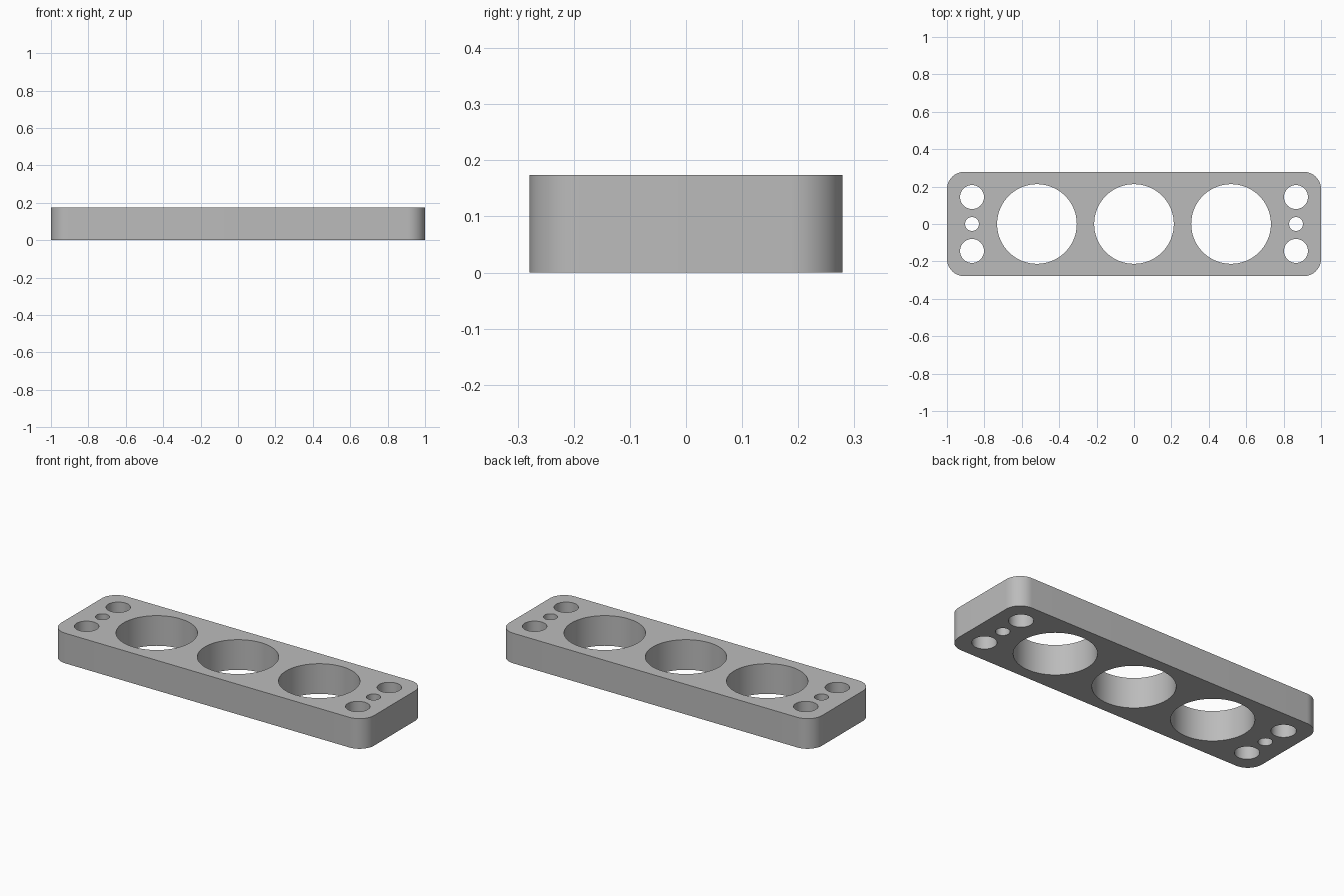
import bpy, bmesh, math

cube = bpy.data.objects.get("Cube")
if cube:
    bpy.data.objects.remove(cube, do_unlink=True)

HALF_X, HALF_Y, HEIGHT, CORNER = 1.0, 0.279, 0.174, 0.093


def make_object(name, bm):
    bmesh.ops.recalc_face_normals(bm, faces=bm.faces)
    mesh = bpy.data.meshes.new(name)
    bm.to_mesh(mesh)
    bm.free()
    obj = bpy.data.objects.new(name, mesh)
    bpy.context.collection.objects.link(obj)
    return obj


def prism(bm, outline, z0, z1):
    """Extrude a flat outline from z0 up to z1."""
    face = bm.faces.new([bm.verts.new((x, y, z0)) for x, y in outline])
    result = bmesh.ops.extrude_face_region(bm, geom=[face], use_keep_orig=True)
    top = [v for v in result["geom"] if isinstance(v, bmesh.types.BMVert)]
    bmesh.ops.translate(bm, verts=top, vec=(0, 0, z1 - z0))


def arc(cx, cy, r, start, sweep, steps):
    return [(cx + r * math.cos(start + sweep * i / steps),
             cy + r * math.sin(start + sweep * i / steps)) for i in range(steps)]


# Plate with rounded vertical corners
outline = []
for i, (sx, sy) in enumerate([(1, 1), (-1, 1), (-1, -1), (1, -1)]):
    cx, cy = sx * (HALF_X - CORNER), sy * (HALF_Y - CORNER)
    start = i * math.pi / 2
    outline += arc(cx, cy, CORNER, start, math.pi / 2, 16)
    outline.append((cx + CORNER * math.cos(start + math.pi / 2),
                    cy + CORNER * math.sin(start + math.pi / 2)))
bm = bmesh.new()
prism(bm, outline, 0, HEIGHT)
plate = make_object("mounting_plate", bm)

# Through holes: three large bores, and a trio of small holes at each end
holes = [(x, 0, 0.213) for x in (-0.519, 0, 0.519)]
for x in (-0.866, 0.866):
    holes += [(x, 0.144, 0.064), (x, 0, 0.037), (x, -0.144, 0.064)]
bm = bmesh.new()
for x, y, r in holes:
    prism(bm, arc(x, y, r, 0, math.tau, 72), -0.1, HEIGHT + 0.1)
cutter = make_object("hole_cutter", bm)
cutter.hide_render = True

# Cut the holes and keep the result as plain mesh
bpy.ops.object.select_all(action="DESELECT")
bpy.context.view_layer.objects.active = plate
plate.select_set(True)
cut = plate.modifiers.new("holes", "BOOLEAN")
cut.operation = "DIFFERENCE"
cut.solver = "EXACT"
cut.object = cutter
bpy.ops.object.modifier_apply(modifier=cut.name)
bpy.data.objects.remove(cutter, do_unlink=True)
bpy.ops.object.shade_smooth_by_angle(angle=math.radians(30))

# Single grey material
grey = bpy.data.materials.new("plain_grey")
grey.use_nodes = True
colour = (0.5, 0.5, 0.5, 1)
grey.diffuse_color = colour
grey.node_tree.nodes["Principled BSDF"].inputs["Base Color"].default_value = colour
plate.data.materials.clear()
plate.data.materials.append(grey)
